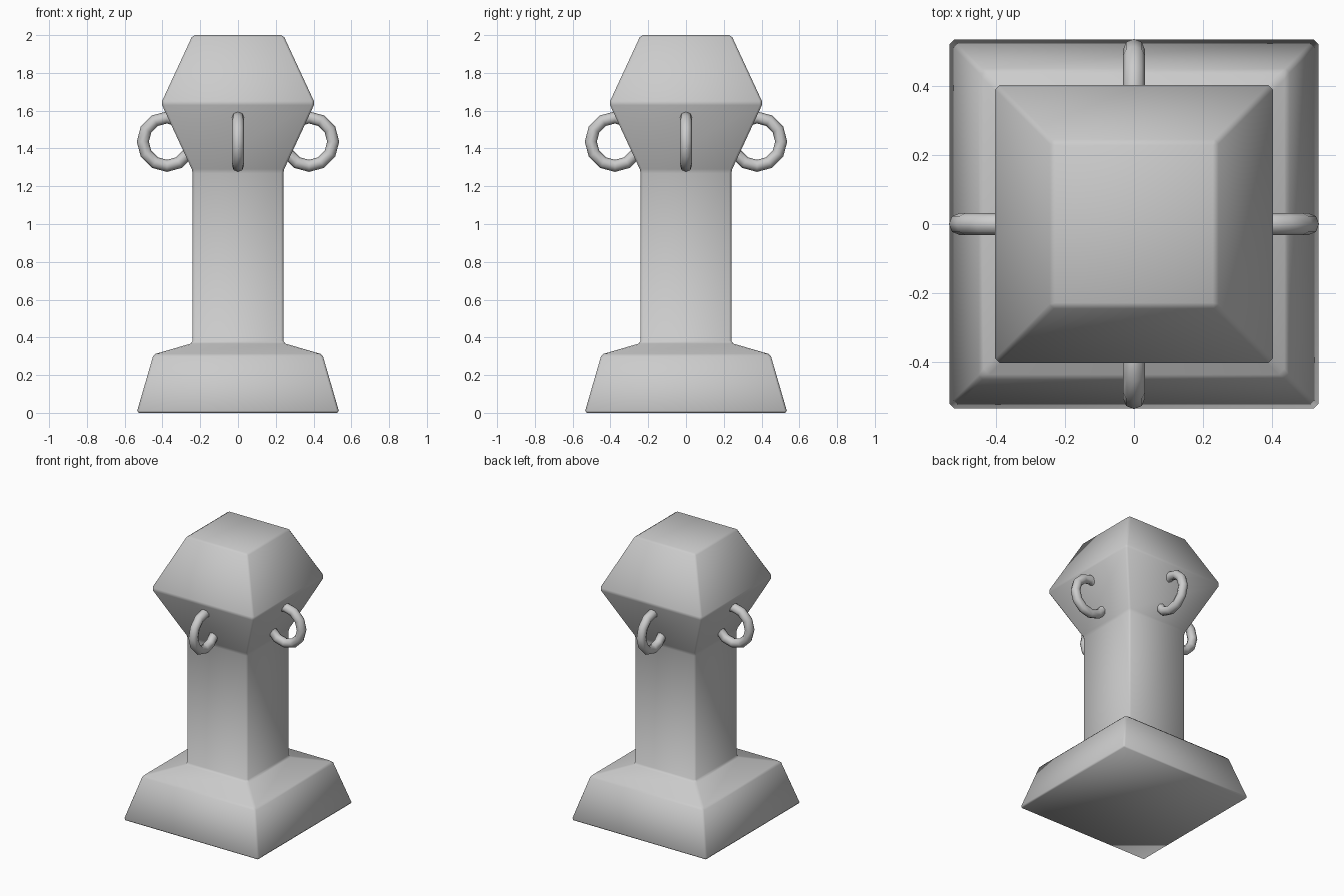
import bpy
import bmesh
import math
from mathutils import Matrix

if "Cube" in bpy.data.objects:
    bpy.data.objects.remove(bpy.data.objects["Cube"], do_unlink=True)

# One plain grey for the whole post
grey = bpy.data.materials.new("light grey")
grey.use_nodes = True
colour = (0.6, 0.6, 0.6, 1)
grey.diffuse_color = colour
grey.node_tree.nodes["Principled BSDF"].inputs["Base Color"].default_value = colour


def make_object(name, bm):
    mesh = bpy.data.meshes.new(name)
    bmesh.ops.recalc_face_normals(bm, faces=bm.faces)
    for face in bm.faces:
        face.smooth = True
    bm.to_mesh(mesh)
    bm.free()
    mesh.materials.append(grey)
    obj = bpy.data.objects.new(name, mesh)
    bpy.context.collection.objects.link(obj)
    return obj


# Square post: foot, shaft and faceted head as (half width, height)
profile = [(0.537, 0), (0.447, 0.31), (0.24, 0.37), (0.24, 1.28),
           (0.407, 1.64), (0.24, 2.0)]
bm = bmesh.new()
loops = [[bm.verts.new((sx * r, sy * r, z))
          for sx, sy in ((-1, -1), (1, -1), (1, 1), (-1, 1))] for r, z in profile]
for low, high in zip(loops, loops[1:]):
    for i in range(4):
        j = (i + 1) % 4
        bm.faces.new((low[i], low[j], high[j], high[i]))
bm.faces.new(loops[0][::-1])
bm.faces.new(loops[-1])
bmesh.ops.recalc_face_normals(bm, faces=bm.faces)
bmesh.ops.bevel(bm, geom=list(bm.edges), offset=0.012, segments=1,
                profile=0.5, affect='EDGES')
make_object("post", bm)


# Upright ring, half sunk into one side of the head
def make_ring(name, turn):
    bm = bmesh.new()
    major, minor, steps, sides = 0.128, 0.032, 12, 8
    rows = []
    for i in range(steps):
        a = math.tau * i / steps
        row = []
        for k in range(sides):
            b = math.tau * k / sides
            r = major + minor * math.cos(b)
            row.append(bm.verts.new((r * math.cos(a), minor * math.sin(b),
                                     r * math.sin(a))))
        rows.append(row)
    for i in range(steps):
        for k in range(sides):
            n, m = (i + 1) % steps, (k + 1) % sides
            bm.faces.new((rows[i][k], rows[n][k], rows[n][m], rows[i][m]))
    ring = make_object(name, bm)
    ring.matrix_world = (Matrix.Rotation(turn, 4, 'Z')
                         @ Matrix.Translation((0.376, 0, 1.436)))


for i, side in enumerate(("left", "back", "right", "front")):
    make_ring(side + "_ring", i * math.pi / 2)
